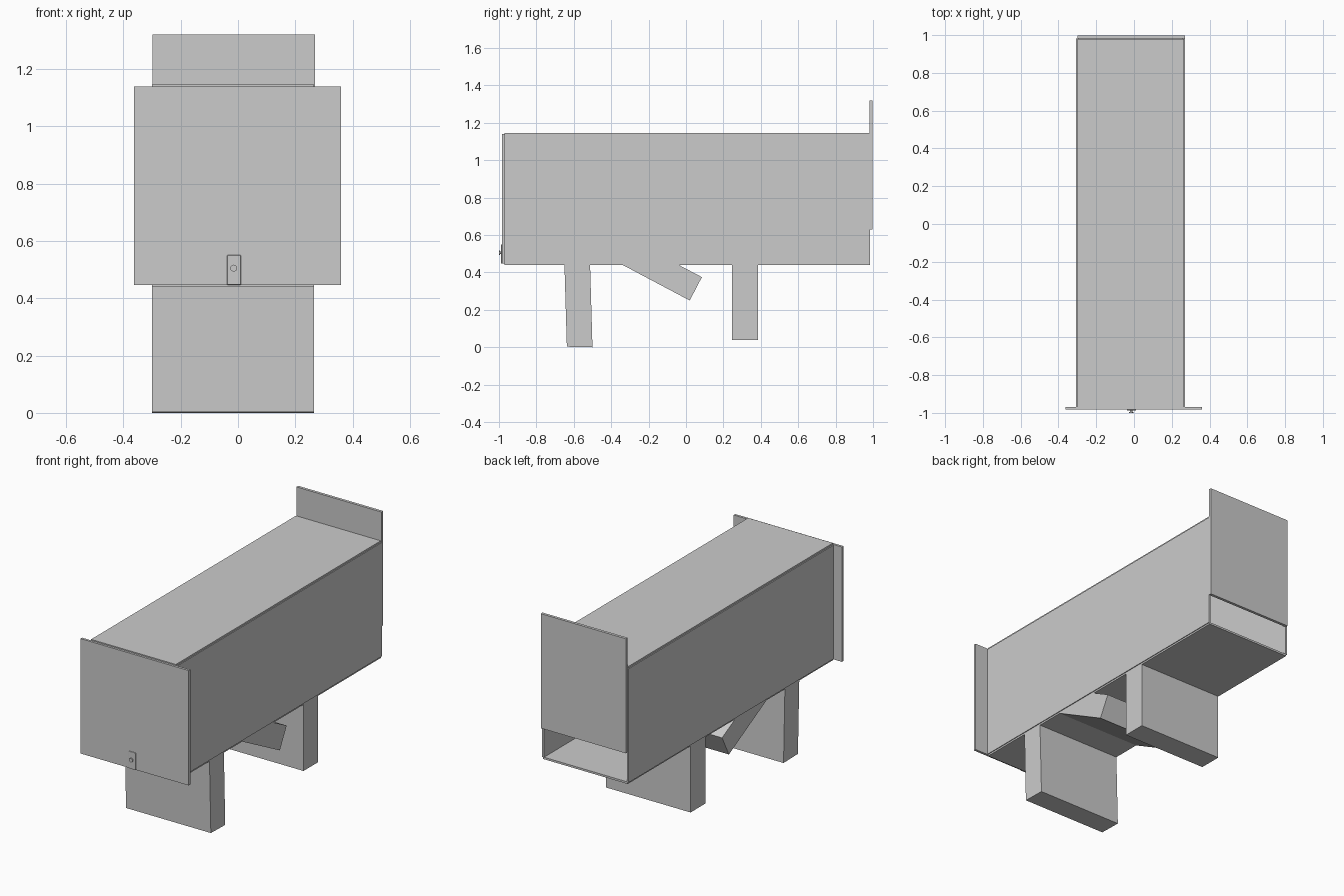
import bpy, bmesh, math

if "Cube" in bpy.data.objects:
    bpy.data.objects.remove(bpy.data.objects["Cube"])

X0, X1 = -0.30, 0.265          # body width limits


def prism(name, pts, x0=X0, x1=X1):
    """Extrude a (y, z) profile along x."""
    bm = bmesh.new()
    face = bm.faces.new([bm.verts.new((x0, y, z)) for y, z in pts])
    ext = bmesh.ops.extrude_face_region(bm, geom=[face])
    moved = [v for v in ext["geom"] if isinstance(v, bmesh.types.BMVert)]
    bmesh.ops.translate(bm, verts=moved, vec=(x1 - x0, 0, 0))
    bmesh.ops.recalc_face_normals(bm, faces=bm.faces)
    me = bpy.data.meshes.new(name)
    bm.to_mesh(me)
    bm.free()
    ob = bpy.data.objects.new(name, me)
    bpy.context.collection.objects.link(ob)
    return ob


def box(name, x, y, z):
    return prism(name, [(y[0], z[0]), (y[1], z[0]), (y[1], z[1]), (y[0], z[1])], *x)


# Hollow body made of four thin panels
body_y = (-0.97, 0.983)
box("floor_panel", (X0, X1), body_y, (0.44, 0.452))
box("roof_panel", (X0, X1), (-0.97, 0.98), (1.134, 1.146))
box("left_wall", (-0.306, -0.294), body_y, (0.45, 1.136))
box("right_wall", (0.258, 0.27), body_y, (0.45, 1.136))

# Wide front plate and raised sliding back door
box("front_plate", (-0.362, 0.36), (-0.983, -0.968), (0.447, 1.139))
box("back_door", (-0.298, 0.269), (0.981, 0.998), (0.63, 1.32))

# Supports: leaning front leg, straight back leg, slanted brace
prism("front_leg", [(-0.637, 0.003), (-0.50, 0.0), (-0.513, 0.446), (-0.65, 0.446)])
box("back_leg", (X0, X1), (0.245, 0.385), (0.04, 0.446))
prism("slanted_brace", [(-0.35, 0.446), (0.02, 0.25), (0.085, 0.375), (-0.05, 0.446)])

# Small latch on the front: thin rounded tab and a round pin
tab = box("latch_tab", (-0.038, 0.01), (-0.988, -0.982), (0.447, 0.55))
bev = tab.modifiers.new("rounded_corners", "BEVEL")
bev.width, bev.segments = 0.002, 2


def pin(name, radius, y0, y1):
    bpy.ops.mesh.primitive_cylinder_add(
        vertices=20, radius=radius, depth=y1 - y0,
        location=(-0.015, (y0 + y1) / 2, 0.505), rotation=(math.pi / 2, 0, 0))
    bpy.context.object.name = name
    bpy.ops.object.shade_smooth_by_angle(angle=math.radians(40))


pin("latch_pin", 0.006, -0.996, -0.985)
pin("latch_pin_head", 0.012, -1.0, -0.994)
